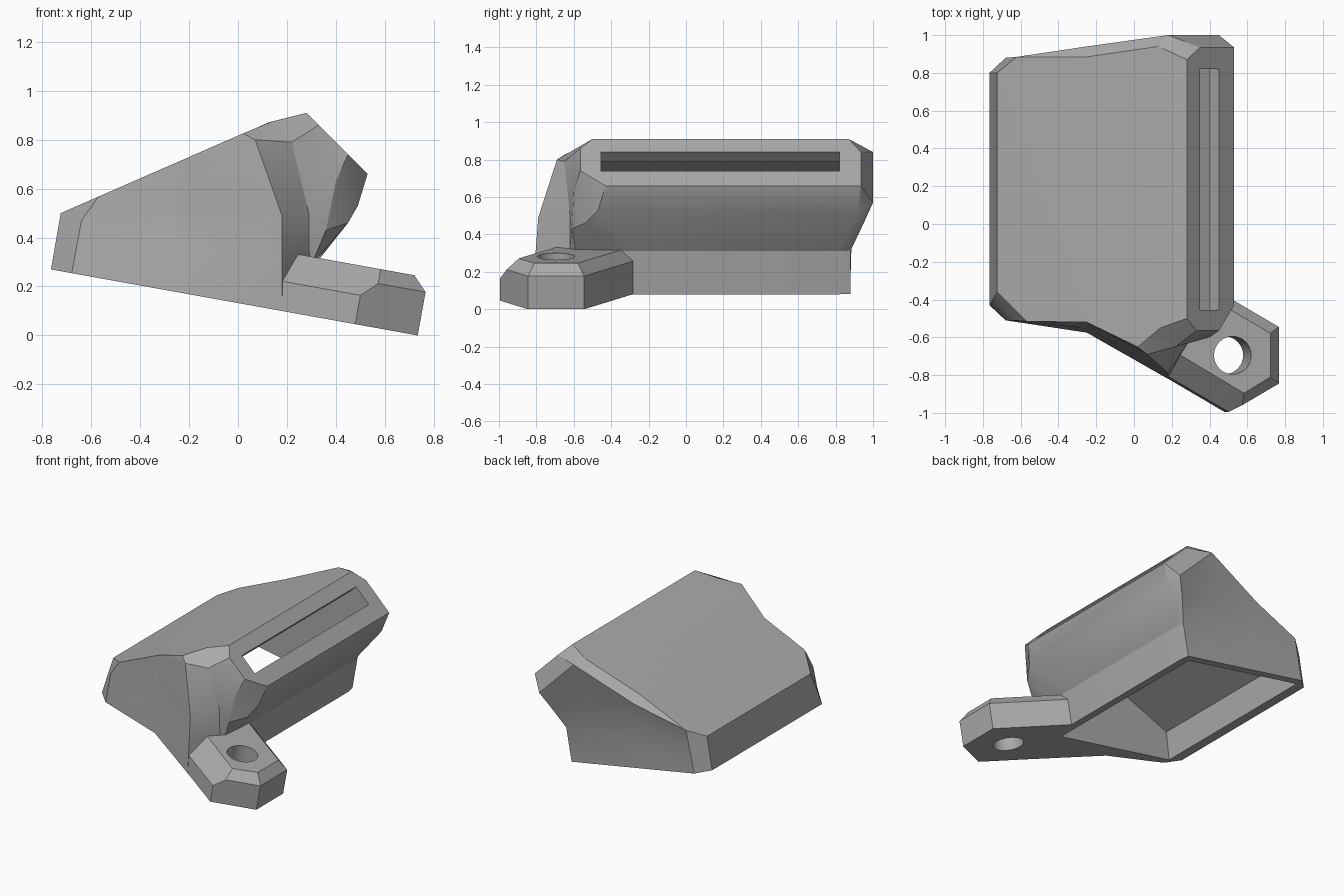
import bpy, bmesh, math
from mathutils import Matrix, Vector

if "Cube" in bpy.data.objects:
    bpy.data.objects.remove(bpy.data.objects["Cube"])

grey = bpy.data.materials.new("plain grey")
grey.use_nodes = True
grey.diffuse_color = (0.4, 0.4, 0.4, 1)
grey.node_tree.nodes["Principled BSDF"].inputs["Base Color"].default_value = grey.diffuse_color

# Frame of the tilted base plane
TILT = Matrix.Translation((0, 0, 0.132)) @ Matrix.Rotation(math.radians(10.2), 4, 'Y')
UP = TILT.to_3x3() @ Vector((0, 0, 1))


def on_floor(x, y):
    return Vector((x, y, 0.132 - 0.18 * x))


def on_roof(x, y):
    """Point on the sloping panel, the ridge strip or the slot face."""
    return Vector((x, y, min(0.817 + 0.437 * x, 0.84 + x / 4, 1.19 - x)))


def make(name, verts, faces, matrix=Matrix()):
    bm = bmesh.new()
    points = [bm.verts.new(v) for v in verts]
    for face in faces:
        bm.faces.new([points[i] for i in face])
    bm.transform(matrix)
    bmesh.ops.recalc_face_normals(bm, faces=bm.faces)
    mesh = bpy.data.meshes.new(name)
    bm.to_mesh(mesh)
    bm.free()
    mesh.materials.append(grey)
    part = bpy.data.objects.new(name, mesh)
    bpy.context.collection.objects.link(part)
    return part


def side_faces(count, rings):
    faces = []
    for start in range(0, count * (rings - 1), count):
        for i in range(count):
            j = (i + 1) % count
            faces.append((start + i, start + j, start + count + j, start + count + i))
    return faces


def loft(name, rings, matrix=Matrix()):
    count = len(rings[0])
    verts = [point for ring in rings for point in ring]
    caps = [range(count), range(len(verts) - count, len(verts))]
    return make(name, verts, side_faces(count, len(rings)) + caps, matrix)


def prism(name, outline, low, high):
    """Upright prism in the frame of the base plane."""
    return loft(name, [[(x, y, h) for x, y in outline] for h in (low, high)], TILT)


def extrude_y(name, profile, start, end):
    return loft(name, [[(x, y, z) for x, z in profile] for y in (start, end)])


def combine(target, other, operation):
    mod = target.modifiers.new(operation, 'BOOLEAN')
    mod.operation, mod.object, mod.solver = operation, other, 'EXACT'
    bpy.context.view_layer.objects.active = target
    bpy.ops.object.modifier_apply(modifier=mod.name)
    bpy.data.objects.remove(other)


# Housing walls: columns of base, rim and, where the wall bends, a middle point
front_wall = [
    ((-.765, -.43), (-.725, -.36)),
    ((-.68, -.51), (-.57, -.515), (-.64, -.51, .47)),
    ((-.25, -.575), (-.25, -.52), (-.25, -.53, .52)),
    ((.18, -.82), (.07, -.69, .8), (.18, -.79, .49)),
    ((.25, -.62), (.22, -.65, .79), (.29, -.62, .5)),
    ((.27, -.59), (.4, -.6, .63), (.36, -.61, .43)),
    ((.28, -.45), (.45, -.565), (.45, -.54, .46)),
]
right_wall = [
    ((.29, -.28), (.53, -.43), (.49, -.47, .53)),
    ((.29, .82), (.53, .935), (.48, .92, .52)),
]
back_wall = [
    ((.28, .88), (.45, 1, .57), (.39, .95, .46)),
    ((.12, .88), (.18, 1, .84), (.15, .93, .56)),
    ((-.25, .88), (-.25, .94, .655), (-.25, .89, .52)),
    ((-.68, .88), (-.62, .885)),
    ((-.765, .8), (-.725, .8)),
]
levels = [[], [], [], [], []]
for (x, y), rim, *bend in front_wall + right_wall + back_wall:
    base = on_floor(x, y)
    top = Vector(rim) if len(rim) == 3 else on_roof(*rim)
    middle = Vector(bend[0]) if bend else base.lerp(top, 0.6)
    upright = x > 0 and y > -0.7
    low = base + UP * 0.235 if upright else base.lerp(middle, 0.5)
    for level, point in zip(levels, (base - UP * 0.1, base, low, middle, top)):
        level.append(point)

# Housing top: sloping panel, ridge strip, slot face and end bevels
verts = sum(levels, [])
count = len(levels[0])
rim = range(len(verts) - count, len(verts))
(left_front, left_corner, gusset_start, gusset_tip, notch, cheek, slot_front,
 right_front, right_back, back_right, back_peak, back_mid, back_corner, left_back) = rim
peak, bend_front, ridge_front, face_front, face_back, ridge_back, bend_back, bevel_back = range(
    len(verts), len(verts) + 8)
verts += [on_roof(x, y) for x, y in (
    (.02, -.65), (.14, -.55), (.28, -.5), (.33, -.565),
    (.35, .935), (.28, .87), (.13, .94), (-.25, .885))]
faces = side_faces(count, len(levels)) + [
    range(count),
    (left_front, left_corner, gusset_start, peak, bend_front,
     bend_back, bevel_back, back_corner, left_back),
    (bend_front, ridge_front, ridge_back, bend_back),
    (ridge_front, face_front, slot_front, right_front, right_back, face_back, ridge_back),
    (gusset_start, gusset_tip, peak),
    (peak, gusset_tip, bend_front),
    (gusset_tip, notch, ridge_front, bend_front),
    (notch, face_front, ridge_front),
    (notch, cheek, face_front),
    (cheek, slot_front, face_front),
    (bend_back, ridge_back, back_peak),
    (ridge_back, face_back, back_peak),
    (face_back, right_back, back_right, back_peak),
    (bevel_back, bend_back, back_peak, back_mid),
    (back_corner, bevel_back, back_mid),
]
housing = make("housing", verts, faces)

# Mounting foot: half-hexagon tab with a bevelled top edge
outline = [(.487, -.995), (.55, -.959), (.747, -.845), (.747, -.545),
           (.25, -.258), (.12, -.3), (.12, -.783)]
crown = [(.53, -.885), (.55, -.895), (.69, -.81), (.69, -.578),
         (.24, -.318), (.14, -.33), (.14, -.655)]
shoulder = [.12] + [.18] * 5 + [.12]
foot = loft("foot", [
    [(x, y, -.07) for x, y in outline],
    [(x, y, h) for (x, y), h in zip(outline, shoulder)],
    [(x, y, .24) for x, y in crown]], TILT)
combine(housing, foot, 'UNION')

# Hollow interior, open underneath
cavity = extrude_y("cavity", [(-.7, .1), (-.66, .455), (.25, .835), (.44, .645),
                              (.42, .53), (.26, .3), (.2, -.1)], -.46, .825)
combine(housing, cavity, 'DIFFERENCE')

# Long slot through the angled face
slot = extrude_y("slot", [(.23, .72), (.33, .62), (.6, .89), (.5, .99)], -.455, .82)
combine(housing, slot, 'DIFFERENCE')

# Screw hole in the foot
angles = [math.tau * i / 32 for i in range(32)]
circle = [(.487 + math.cos(a) / 10, -.695 + math.sin(a) / 10) for a in angles]
combine(housing, prism("screw_hole", circle, -.3, .4), 'DIFFERENCE')

# Trim everything flat along the base plane
square = [(-2, -2), (2, -2), (2, 2), (-2, 2)]
combine(housing, prism("trim", square, -1, 0), 'DIFFERENCE')

bpy.ops.object.select_all(action='DESELECT')
housing.select_set(True)
bpy.context.view_layer.objects.active = housing
bpy.ops.object.shade_smooth_by_angle(angle=math.radians(25))
